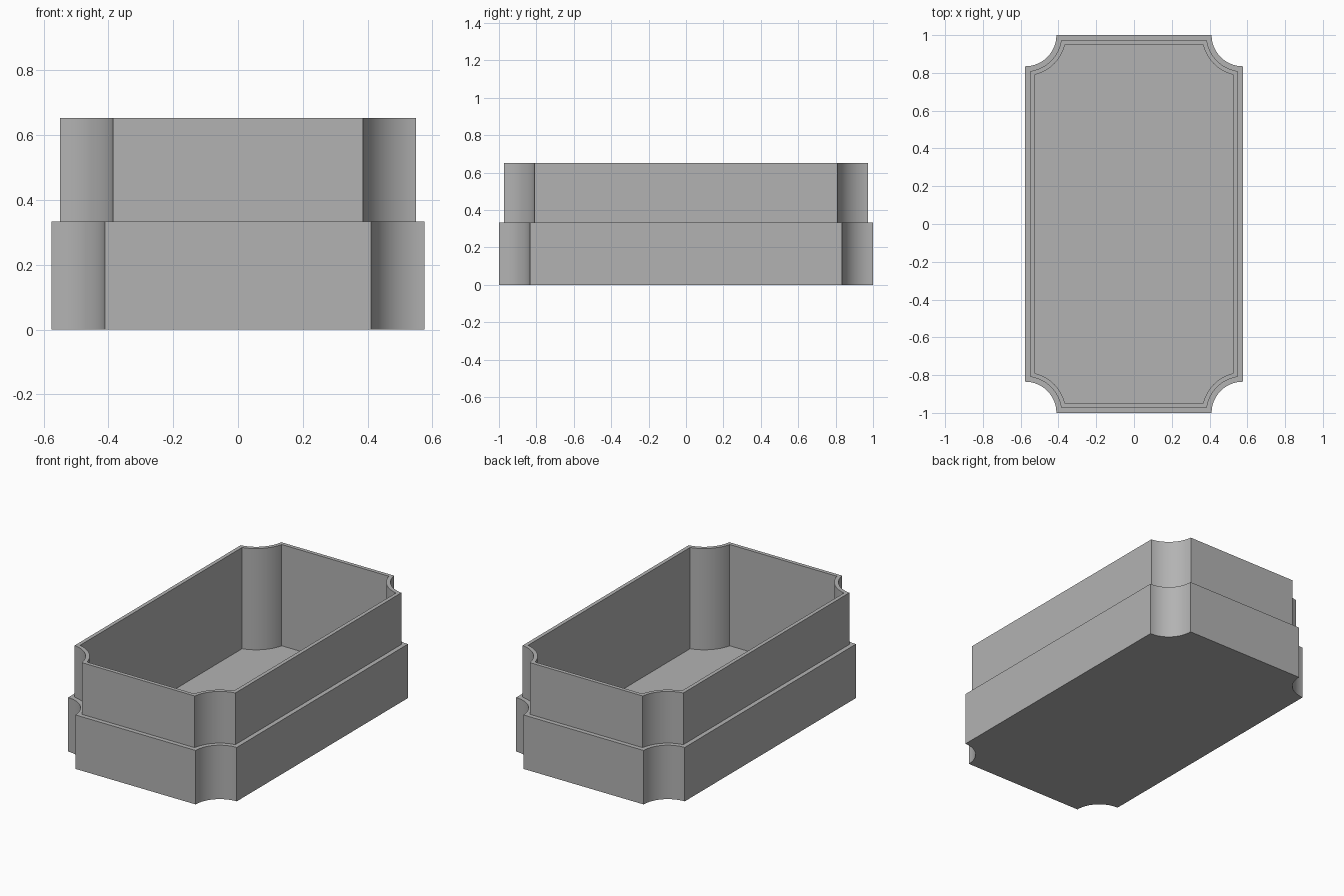
import bpy, bmesh, math

HALF_X, HALF_Y, NOTCH = 0.576, 1.0, 0.165
LEDGE, INNER = 0.0275, 0.051
STEP_Z, TOP_Z, FLOOR_Z = 0.333, 0.652, 0.027
ARC_STEPS = 24

cube = bpy.data.objects.get("Cube")
if cube:
    bpy.data.objects.remove(cube, do_unlink=True)

grey = bpy.data.materials.new("plain grey")
grey.use_nodes = True
colour = (0.45, 0.45, 0.45, 1)
grey.diffuse_color = colour
grey.node_tree.nodes["Principled BSDF"].inputs["Base Color"].default_value = colour


def outline(inset):
    """Rectangle with scooped corners, moved inward by inset."""
    r = NOTCH + inset
    start = math.asin(inset / r)
    arc = []
    for i in range(ARC_STEPS + 1):
        a = start + (math.pi / 2 - 2 * start) * i / ARC_STEPS
        arc.append((HALF_X - r * math.sin(a), HALF_Y - r * math.cos(a)))
    points = []
    for sx, sy in ((1, 1), (-1, 1), (-1, -1), (1, -1)):
        side = arc if sx * sy > 0 else arc[::-1]
        points += [(sx * x, sy * y) for x, y in side]
    return points


# Tray body: outer wall, ledge, raised lip, rim, inner wall and floor
bm = bmesh.new()
rings = [[bm.verts.new((x, y, z)) for x, y in outline(inset)]
         for inset, z in ((0, 0), (0, STEP_Z), (LEDGE, STEP_Z),
                          (LEDGE, TOP_Z), (INNER, TOP_Z), (INNER, FLOOR_Z))]
for low, high in zip(rings, rings[1:]):
    for i in range(len(low)):
        j = (i + 1) % len(low)
        bm.faces.new((low[i], low[j], high[j], high[i]))
bm.faces.new(rings[0][::-1])
bm.faces.new(rings[-1])
bmesh.ops.recalc_face_normals(bm, faces=bm.faces)

mesh = bpy.data.meshes.new("stepped_tray")
bm.to_mesh(mesh)
bm.free()
mesh.materials.append(grey)
tray = bpy.data.objects.new("stepped_tray", mesh)
bpy.context.collection.objects.link(tray)
bpy.context.view_layer.objects.active = tray
tray.select_set(True)
bpy.ops.object.shade_smooth_by_angle(angle=math.radians(30))
